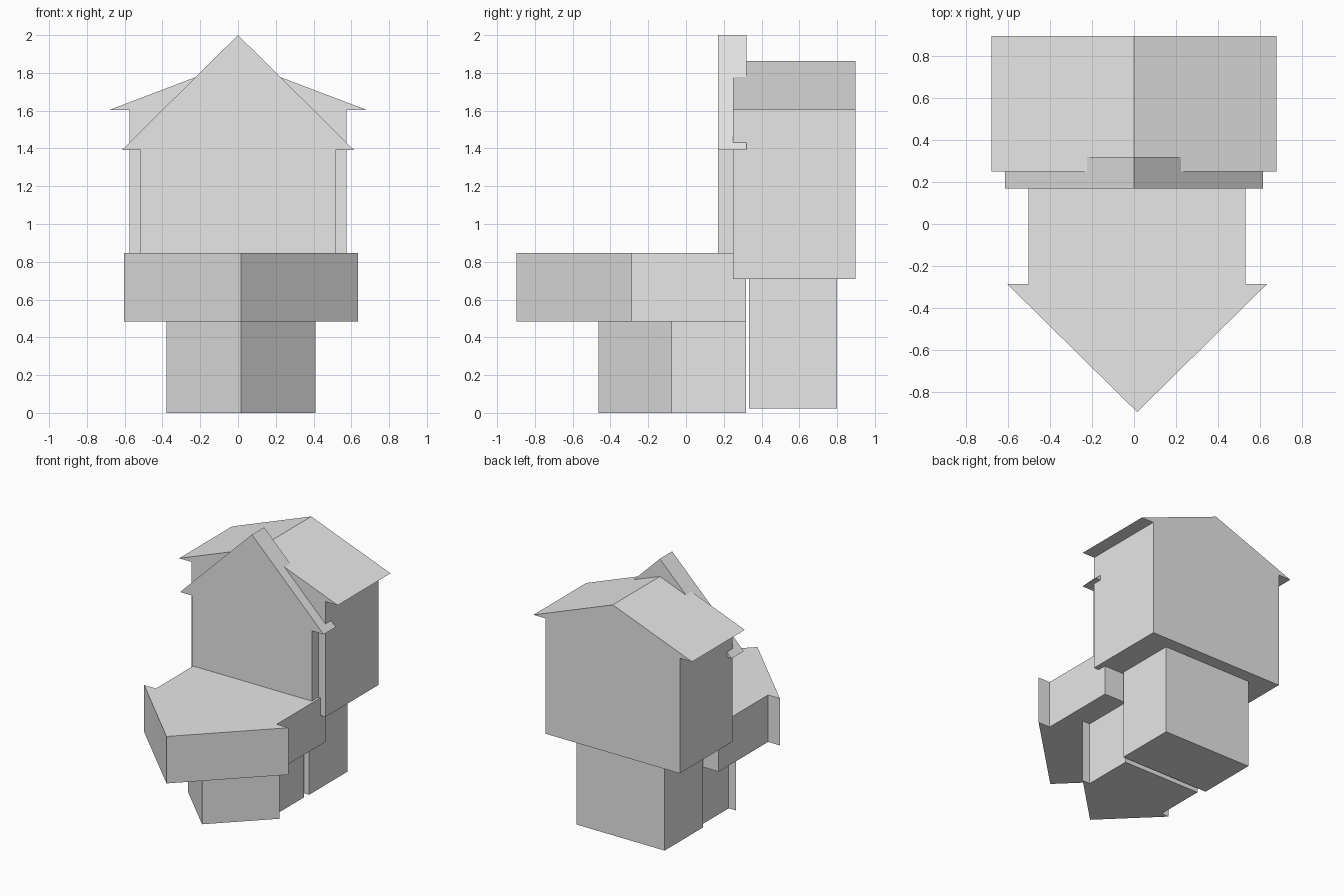
import bpy
import bmesh
from mathutils import Vector

old = bpy.data.objects.get("Cube")
if old:
    bpy.data.objects.remove(old, do_unlink=True)

grey = bpy.data.materials.new("plain_grey")
grey.use_nodes = True
colour = (0.8, 0.8, 0.8, 1)
grey.diffuse_color = colour
grey.node_tree.nodes["Principled BSDF"].inputs["Base Color"].default_value = colour


def prism(name, points, depth):
    """Extrude a flat outline along the depth vector."""
    bm = bmesh.new()
    face = bm.faces.new([bm.verts.new(p) for p in points])
    new = bmesh.ops.extrude_face_region(bm, geom=[face])["geom"]
    moved = [v for v in new if isinstance(v, bmesh.types.BMVert)]
    bmesh.ops.translate(bm, verts=moved, vec=Vector(depth))
    bmesh.ops.recalc_face_normals(bm, faces=bm.faces)
    mesh = bpy.data.meshes.new(name)
    bm.to_mesh(mesh)
    bm.free()
    mesh.materials.append(grey)
    obj = bpy.data.objects.new(name, mesh)
    bpy.context.collection.objects.link(obj)
    return obj


def arrow(wall, eave, base, shoulder, tip):
    """Symmetric outline: a straight body topped by a wider point."""
    half = [(wall, base), (wall, shoulder), (eave, shoulder)]
    return half + [(0, tip)] + [(-a, b) for a, b in reversed(half)]


def upright(name, outline, front, back):
    prism(name, [(a, front, b) for a, b in outline], (0, back - front, 0))


def flat(name, outline, bottom, top, centre=0.015):
    prism(name, [(a + centre, b, bottom) for a, b in outline], (0, 0, top - bottom))


# Gabled house body and the thinner facade in front of it
upright("house_body", arrow(0.575, 0.68, 0.71, 1.604, 1.863), 0.25, 0.897)
upright("front_facade", arrow(0.515, 0.615, 0.847, 1.391, 2.0), 0.17, 0.32)

# Pointed porch, lying flat, on a smaller copy of itself
flat("porch_block", arrow(0.518, 0.619, 0.318, -0.287, -0.897), 0.483, 0.847)
flat("porch_base", arrow(0.33, 0.394, 0.318, -0.073, -0.462), 0, 0.483)

# Rear pedestal under the house
pedestal = [(-0.377, 0.333), (0.377, 0.333), (0.377, 0.8), (-0.377, 0.8)]
flat("rear_pedestal", pedestal, 0.022, 0.71, centre=0)
